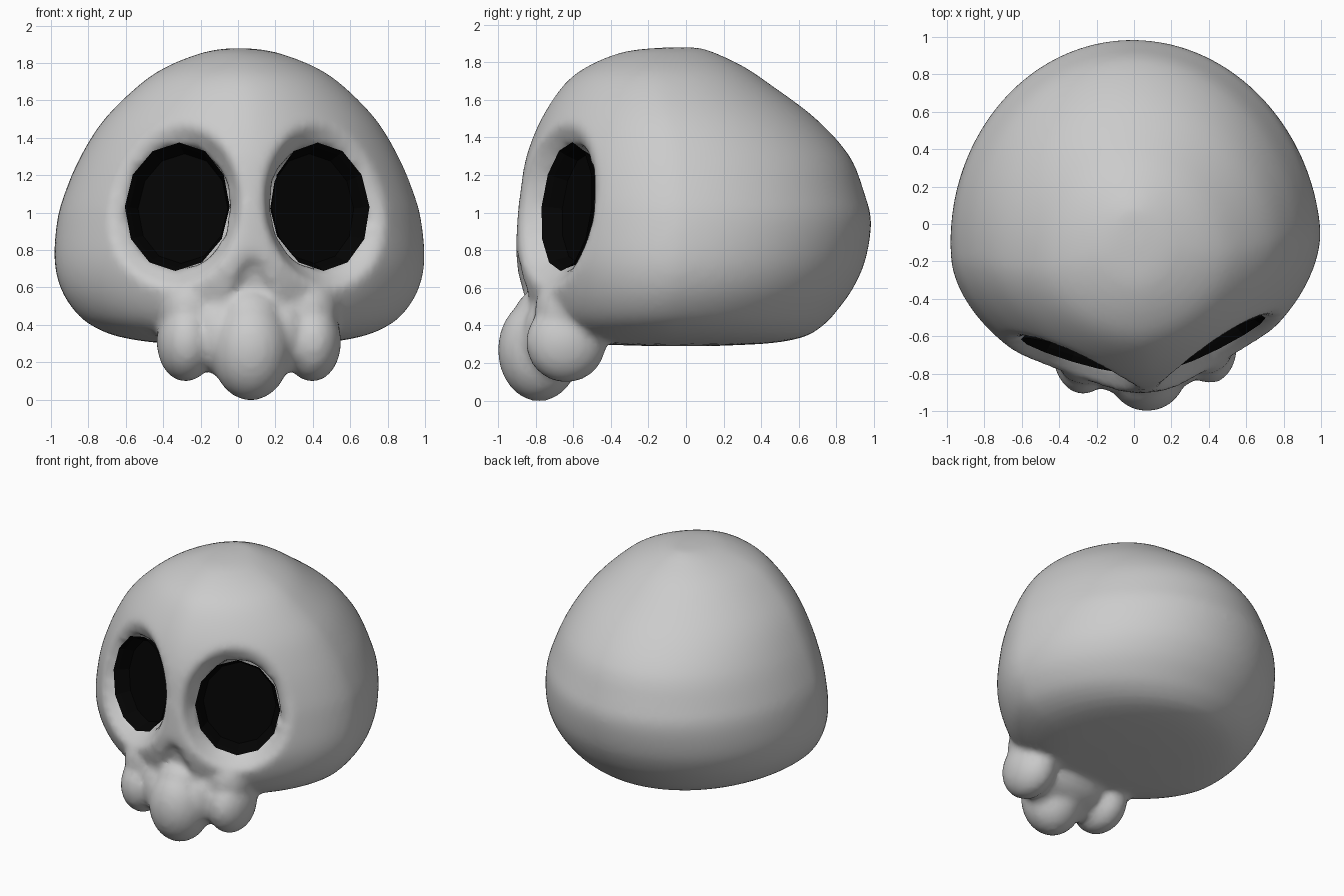
import bpy, bmesh, math
from mathutils import Matrix, Vector

if "Cube" in bpy.data.objects:
    bpy.data.objects.remove(bpy.data.objects["Cube"])

TURN = Matrix.Rotation(math.radians(5), 4, 'Z')   # the head is turned slightly
EYE_W, EYE_H = 0.285, 0.335


def eye_frame(side):
    # local x = width, y = height, z = outward normal of the socket
    n = Vector((side * math.sin(math.radians(22)), -math.cos(math.radians(22)), 0.10)).normalized()
    u = Vector((0, 0, 1)).cross(n).normalized()
    v = n.cross(u)
    m = Matrix((u, v, n)).transposed().to_4x4()
    m.translation = Vector((side * 0.38, -0.66, 1.03))
    return m


EYES = [eye_frame(s) for s in (-1, 1)]


def smoothstep(t):
    t = max(0.0, min(1.0, t))
    return t * t * (3 - 2 * t)


# Cranium cross-sections: height, half width, front y, back y
RINGS = [
    (1.878, .06, -.12, .06), (1.855, .20, -.33, .14), (1.78, .395, -.52, .30),
    (1.68, .545, -.65, .45), (1.5, .725, -.77, .69), (1.3, .85, -.85, .87),
    (1.1, .935, -.885, .95), (.95, .975, -.90, .985), (.75, .99, -.905, .955),
    (.6, .96, -.88, .89), (.48, .89, -.84, .805), (.4, .80, -.79, .73),
    (.34, .66, -.71, .63), (.305, .45, -.58, .45), (.29, .15, -.2, .15)]


def refine(rows, n=6):
    rows = [Vector(r) for r in rows]
    out = []
    for i in range(len(rows) - 1):
        a, b = rows[i], rows[i + 1]
        p = rows[i - 1] if i else a
        q = rows[min(i + 2, len(rows) - 1)]
        for k in range(n):
            t = k / n
            out.append(0.5 * (2 * a + (b - p) * t + (2 * p - 5 * a + 4 * b - q) * t * t
                              + (3 * a - p - 3 * b + q) * t ** 3))
    return out + [rows[-1]]


def carve(p):
    # hollow the sockets and press in the nose
    if p.y > 0:
        return p
    for m in EYES:
        q = m.inverted() @ p
        if q.z > -0.3:
            r = math.hypot(q.x / EYE_W, q.y / EYE_H)
            q.z *= 1 - smoothstep((1.38 - r) / 0.36)
            q.z -= 0.22 * smoothstep((1.0 - r) / 0.1)
            p = m @ q
    half = 0.05 + 0.35 * max(0, 0.80 - p.z)
    w = smoothstep((half - abs(p.x)) / 0.06) * smoothstep((0.80 - p.z) / 0.12)
    w *= smoothstep((p.z - 0.45) / 0.1)
    return p + Vector((0, 0.05 * w, 0))


bm = bmesh.new()
SEG = 144
loops = []
for z, w, yf, yb in refine(RINGS):
    yc = (yf + yb) / 2 - 0.14 * min(1, w)
    loop = []
    for i in range(SEG):
        a = 2 * math.pi * i / SEG
        c, s = math.cos(a), math.sin(a)
        e = 2 / 1.75 if s < 0 else 1.0
        x = math.copysign(abs(c) ** e, c) * w
        y = yc + abs(s) ** e * ((yb if s > 0 else yf) - yc)
        loop.append(bm.verts.new(carve(Vector((x, y, z)))))
    loops.append(loop)
for a, b in zip(loops, loops[1:]):
    for i in range(SEG):
        j = (i + 1) % SEG
        bm.faces.new((a[i], b[i], b[j], a[j]))
bm.faces.new(loops[0])
bm.faces.new(loops[-1][::-1])


# Upper jaw: rounded lobes that melt into the cranium
def lobe(c, r):
    m = Matrix.Translation(c) @ Matrix.Diagonal((*r, 1))
    bmesh.ops.create_uvsphere(bm, u_segments=24, v_segments=16, radius=1, matrix=m)


lobe((0, -.785, .27), (.215, .22, .275))
lobe((0, -.775, .46), (.17, .14, .13))
lobe((0, -.66, .36), (.39, .2, .21))
for s in (-1, 1):
    lobe((s * .34, -.67, .31), (.155, .215, .215))    # side tooth
    lobe((s * .32, -.67, .48), (.16, .165, .2))       # cheek root
    lobe((s * .18, -.72, .35), (.13, .165, .215))     # web between teeth

bmesh.ops.recalc_face_normals(bm, faces=bm.faces)
bm.transform(TURN)
me = bpy.data.meshes.new("skull")
bm.to_mesh(me)
bm.free()
skull = bpy.data.objects.new("skull", me)
bpy.context.collection.objects.link(skull)

# Fuse, soften and lighten the mesh
rm = skull.modifiers.new("fuse", 'REMESH')
rm.mode = 'VOXEL'
rm.voxel_size = 0.024
rm.use_smooth_shade = True
sm = skull.modifiers.new("soften", 'SMOOTH')
sm.factor = 0.5
sm.iterations = 6
dc = skull.modifiers.new("lighten", 'DECIMATE')
dc.ratio = 0.5

# Dark cups lining the eye sockets
dark = bpy.data.materials.new("socket_dark")
dark.diffuse_color = (0.001, 0.001, 0.001, 1)
dark.use_nodes = True
dark.node_tree.nodes["Principled BSDF"].inputs["Base Color"].default_value = dark.diffuse_color
for name, m in zip(("left_eye_socket", "right_eye_socket"), EYES):
    b = bmesh.new()
    rings = [[b.verts.new((EYE_W * k * math.cos(i * math.pi / 6),
                           EYE_H * k * math.sin(i * math.pi / 6), z)) for i in range(12)]
             for k, z in ((1.03, .012), (.97, -.02), (.88, -.09))]
    for a, c in zip(rings, rings[1:]):
        for i in range(12):
            j = (i + 1) % 12
            b.faces.new((a[i], a[j], c[j], c[i]))
    b.faces.new(rings[-1])
    b.transform(TURN @ m)
    d = bpy.data.meshes.new(name)
    b.to_mesh(d)
    b.free()
    d.materials.append(dark)
    bpy.context.collection.objects.link(bpy.data.objects.new(name, d))
